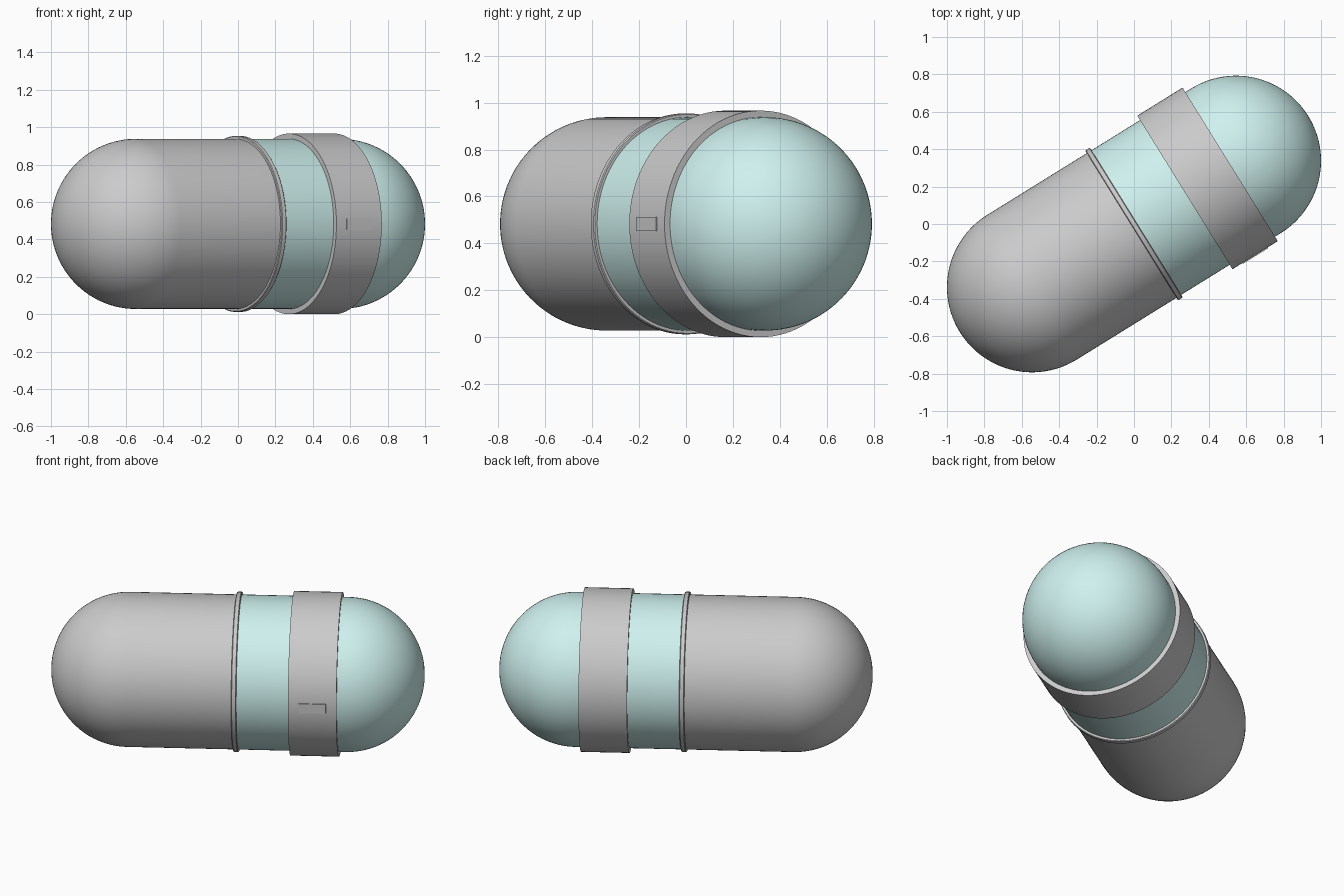
import bpy, bmesh
from math import sin, cos, pi, radians
from mathutils import Matrix

if "Cube" in bpy.data.objects:
    bpy.data.objects.remove(bpy.data.objects["Cube"])

R = 0.455            # capsule radius
BAND_R = 0.483       # band radius, touches the ground
CAP = 0.6413         # dome centre, measured along the axis
SEG = 96
# local x is the capsule axis, tilted in plan and lifted onto the ground
PLACE = Matrix.Translation((0, 0, BAND_R)) @ Matrix.Rotation(radians(31.8), 4, 'Z')


def finish(bm, name, mat=None):
    bmesh.ops.remove_doubles(bm, verts=bm.verts, dist=1e-5)
    bmesh.ops.recalc_face_normals(bm, faces=bm.faces)
    bm.transform(PLACE)
    mesh = bpy.data.meshes.new(name)
    bm.to_mesh(mesh)
    bm.free()
    ob = bpy.data.objects.new(name, mesh)
    bpy.context.collection.objects.link(ob)
    if mat:
        mesh.materials.append(mat)
    bpy.ops.object.select_all(action='DESELECT')
    ob.select_set(True)
    bpy.context.view_layer.objects.active = ob
    bpy.ops.object.shade_smooth_by_angle(angle=radians(30))
    return ob


def lathe(name, profile, mat=None, closed=False):
    """Spin (axis position, radius) points around the capsule axis."""
    bm = bmesh.new()
    vs = [bm.verts.new((t, 0, r)) for t, r in profile]
    pairs = list(zip(vs, vs[1:])) + ([(vs[-1], vs[0])] if closed else [])
    edges = [bm.edges.new(p) for p in pairs]
    bmesh.ops.spin(bm, geom=vs + edges, cent=(0, 0, 0), axis=(1, 0, 0),
                   angle=2 * pi, steps=SEG)
    return finish(bm, name, mat)


def half_profile(side):
    steps = 24
    dome = [(side * (CAP + R * sin(a)), R * cos(a))
            for a in (i * pi / 2 / steps for i in range(steps))]
    return [(0, 0), (0, R)] + dome + [(side * (CAP + R), 0)]


teal = bpy.data.materials.new("teal")
teal.diffuse_color = (0.62, 0.88, 0.86, 1)
teal.use_nodes = True
teal.node_tree.nodes["Principled BSDF"].inputs["Base Color"].default_value = teal.diffuse_color

# two capsule halves
lathe("grey_half", half_profile(-1))
lathe("teal_half", half_profile(1), teal)

# thin raised ring at the seam
w, top, c = 0.015, 0.471, 0.004
lathe("seam_ring", [(-w, R - 0.02), (-w, top - c), (-w + c, top),
                    (w - c, top), (w, top - c), (w, R - 0.02)], closed=True)

# wide band around the teal half
B0, B1 = 0.32, 0.605
lathe("band", [(B0, R - 0.02), (B0, BAND_R), (B1, BAND_R), (B1, R - 0.02)],
      closed=True)

# small rectangular catch on the front of the band
bm = bmesh.new()
bmesh.ops.create_cube(bm, size=1, matrix=Matrix.Translation(((B0 + B1) / 2, -0.476, 0))
                      @ Matrix.Diagonal((0.16, 0.024, 0.06, 1)))
finish(bm, "band_catch")
